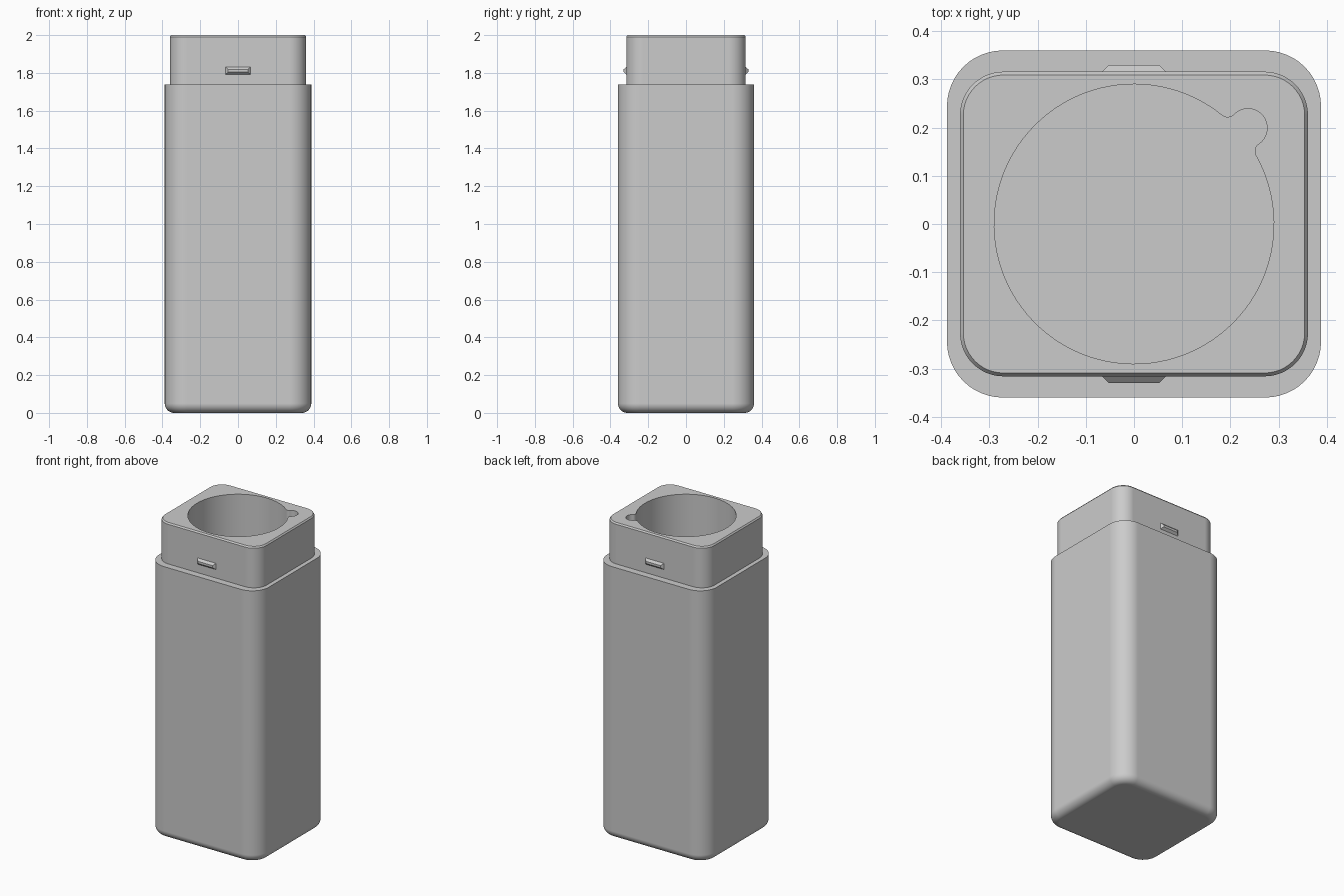
import bpy, bmesh, math
from mathutils import Vector

cube = bpy.data.objects.get("Cube")
if cube:
    bpy.data.objects.remove(cube, do_unlink=True)

grey = bpy.data.materials.new("plain grey")
grey.use_nodes = True
GREY = (0.6, 0.6, 0.6, 1)
grey.diffuse_color = GREY
grey.node_tree.nodes["Principled BSDF"].inputs["Base Color"].default_value = GREY


def finish(bm, name, smooth=True):
    bmesh.ops.recalc_face_normals(bm, faces=bm.faces)
    mesh = bpy.data.meshes.new(name)
    bm.to_mesh(mesh)
    bm.free()
    mesh.materials.append(grey)
    obj = bpy.data.objects.new(name, mesh)
    bpy.context.collection.objects.link(obj)
    if smooth:
        bpy.ops.object.select_all(action='DESELECT')
        obj.select_set(True)
        bpy.context.view_layer.objects.active = obj
        bpy.ops.object.shade_smooth_by_angle(angle=math.radians(30))
        weighted = obj.modifiers.new("Weighted Normal", 'WEIGHTED_NORMAL')
        weighted.keep_sharp = True
    return obj


def arc(centre, radius, start, end, steps):
    return [Vector((centre[0] + radius * math.cos(a), centre[1] + radius * math.sin(a)))
            for a in (start + (end - start) * i / steps for i in range(steps + 1))]


def rounded_rect(hx, hy, r, steps=12):
    points = []
    for i, (sx, sy) in enumerate([(1, 1), (-1, 1), (-1, -1), (1, -1)]):
        start = i * math.pi / 2
        points += arc((sx * (hx - r), sy * (hy - r)), r, start, start + math.pi / 2, steps)
    return points


def ring(bm, outline, z):
    return [bm.verts.new((p.x, p.y, z)) for p in outline]


def bridge(bm, a, b):
    n = len(a)
    for i in range(n):
        bm.faces.new((a[i], a[(i + 1) % n], b[(i + 1) % n], b[i]))


def ring_edges(bm, verts):
    return [bm.edges.get((v, verts[i - 1])) for i, v in enumerate(verts)]


def cavity_outline(R=0.29, r=0.04, reach=0.309, fillet=0.018):
    """Round bore joined to a small finger notch by two fillets."""
    axis = math.atan2(0.199, 0.236)
    far, near = R + fillet, r + fillet
    spread = math.acos((far**2 + reach**2 - near**2) / (2 * far * reach))
    notch = Vector((reach, 0))
    upper = Vector((far * math.cos(spread), far * math.sin(spread)))
    to_notch = notch - upper
    turn = math.atan2(to_notch.y, to_notch.x)
    out = turn + math.pi
    pts = arc(notch, r, -out, out, 24)
    pts += arc(upper, fillet, turn, spread - math.pi, 8)[1:]
    pts += arc((0, 0), R, spread, 2 * math.pi - spread, 96)[1:]
    lower = Vector((upper.x, -upper.y))
    pts += arc(lower, fillet, math.pi - spread, -turn, 8)[1:-1]
    c, s = math.cos(axis), math.sin(axis)
    return [Vector((p.x * c - p.y * s, p.x * s + p.y * c)) for p in pts]


# Container: rounded base, tall body, shoulder, neck with bevelled rim
FILLET, SHOULDER, TOP, FLOOR = 0.05, 1.738, 2.0, 0.07
bm = bmesh.new()
rings = []
for i in range(9):
    a = i / 8 * math.pi / 2
    inset = FILLET * (1 - math.sin(a))
    rings.append(ring(bm, rounded_rect(0.388 - inset, 0.36 - inset, 0.116 - inset),
                      FILLET * (1 - math.cos(a))))
rings.append(ring(bm, rounded_rect(0.388, 0.36, 0.116), SHOULDER))
rings.append(ring(bm, rounded_rect(0.361, 0.316, 0.09), SHOULDER))
rings.append(ring(bm, rounded_rect(0.361, 0.316, 0.09), TOP - 0.009))
rings.append(ring(bm, rounded_rect(0.354, 0.309, 0.083), TOP))
bm.faces.new(rings[0])
for a, b in zip(rings, rings[1:]):
    bridge(bm, a, b)

# Deep bore with the finger notch
outline = cavity_outline()
mouth, floor = ring(bm, outline, TOP), ring(bm, outline, FLOOR)
bridge(bm, mouth, floor)
bm.faces.new(floor)
bmesh.ops.triangle_fill(bm, use_beauty=True, normal=(0, 0, 1),
                        edges=ring_edges(bm, rings[-1]) + ring_edges(bm, mouth))
finish(bm, "container")

# Bevelled snap clips on the front and back of the neck
for name, side in (("front_clip", -1), ("back_clip", 1)):
    bm = bmesh.new()
    loops = []
    for y, hx, hz in ((0.31, 0.066, 0.02), (0.316, 0.066, 0.02), (0.33, 0.052, 0.007)):
        loops.append([bm.verts.new((sx * hx, side * y, 1.812 + sz * hz))
                      for sx, sz in ((-1, -1), (1, -1), (1, 1), (-1, 1))])
    for a, b in zip(loops, loops[1:]):
        bridge(bm, a, b)
    bm.faces.new(loops[0])
    bm.faces.new(loops[-1])
    finish(bm, name, smooth=False)
